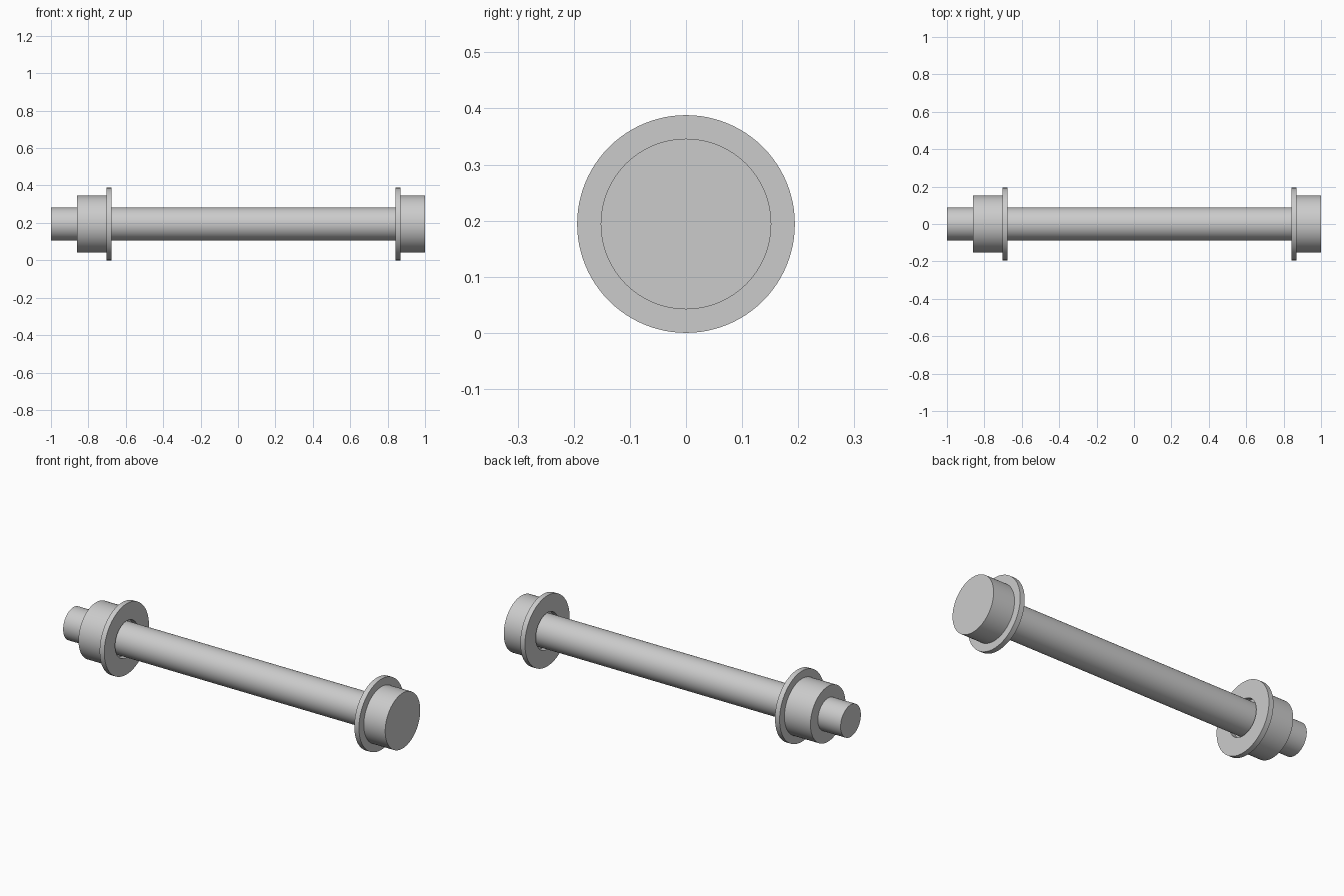
import bpy, bmesh, math
from mathutils import Matrix, Vector

cube = bpy.data.objects.get("Cube")
if cube:
    bpy.data.objects.remove(cube, do_unlink=True)

AXIS_Z = 0.194
SEGMENTS = 96

steel = bpy.data.materials.new("grey steel")
GREY = (0.6, 0.6, 0.6, 1)
steel.diffuse_color = GREY
steel.use_nodes = True
steel.node_tree.nodes["Principled BSDF"].inputs["Base Color"].default_value = GREY


def turned(name, profile, closed=False):
    """Spin an (x, radius) profile around the pin axis."""
    bm = bmesh.new()
    verts = [bm.verts.new((x, 0, r)) for x, r in profile]
    edges = [bm.edges.new(pair) for pair in zip(verts, verts[1:])]
    if closed:
        edges.append(bm.edges.new((verts[-1], verts[0])))
    bmesh.ops.spin(bm, geom=verts + edges, cent=(0, 0, 0), axis=(1, 0, 0),
                   angle=math.tau, steps=SEGMENTS, use_merge=True)
    bmesh.ops.remove_doubles(bm, verts=bm.verts, dist=1e-5)
    bmesh.ops.recalc_face_normals(bm, faces=bm.faces)
    mesh = bpy.data.meshes.new(name)
    bm.to_mesh(mesh)
    bm.free()
    mesh.materials.append(steel)
    obj = bpy.data.objects.new(name, mesh)
    obj.location.z = AXIS_Z
    bpy.context.collection.objects.link(obj)
    bpy.ops.object.select_all(action='DESELECT')
    obj.select_set(True)
    bpy.context.view_layer.objects.active = obj
    bpy.ops.object.shade_smooth_by_angle(angle=math.radians(30))
    return obj


def ring(name, x0, x1, inner, outer):
    return turned(name, [(x0, inner), (x0, outer), (x1, outer), (x1, inner)], True)


SHAFT, HEAD, WASHER, HOLE = 0.088, 0.152, 0.194, 0.1

# Bolt: shaft and head in one turned piece
turned("bolt", [(-1, 0), (-1, SHAFT), (0.87, SHAFT), (0.87, HEAD), (1, HEAD), (1, 0)])

# Round nut, tight on the shaft
ring("nut", -0.862, -0.704, SHAFT, HEAD)

# Loose washers against nut and head
ring("nut_washer", -0.704, -0.676, HOLE, WASHER)
ring("head_washer", 0.842, 0.87, HOLE, WASHER)
